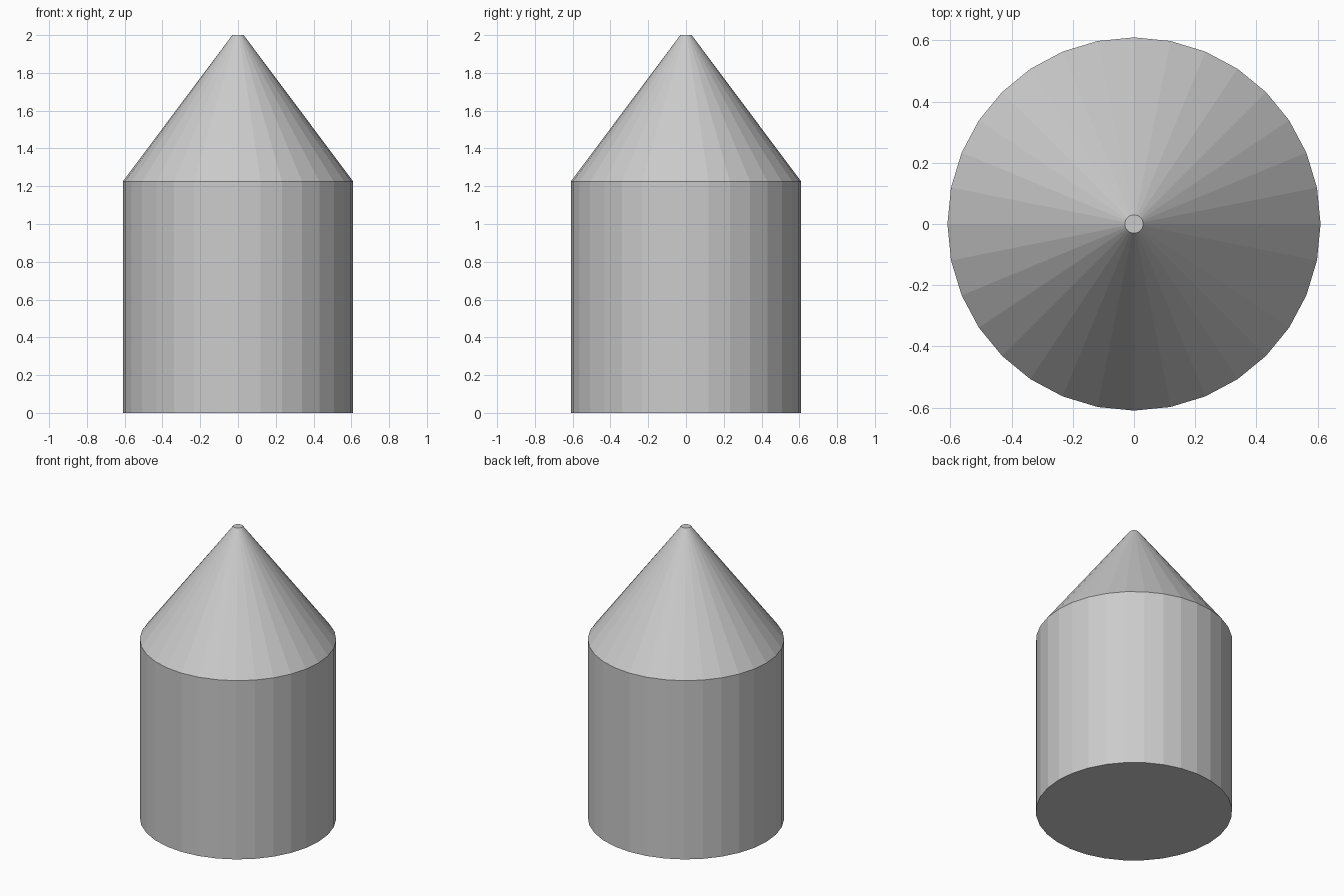
import bpy

if "Cube" in bpy.data.objects:
    bpy.data.objects.remove(bpy.data.objects["Cube"])

SIDES = 32
RADIUS = 0.61
SHOULDER = 1.225   # height where the cone starts
TOP = 2.0


def frustum(name, r_bottom, r_top, z0, z1):
    """Flat-shaded round section between two heights."""
    bpy.ops.mesh.primitive_cone_add(vertices=SIDES, radius1=r_bottom, radius2=r_top,
                                    depth=z1 - z0, location=(0, 0, (z0 + z1) / 2))
    obj = bpy.context.object
    obj.name = name
    return obj


# straight cylindrical body
frustum("body", RADIUS, RADIUS, 0.0, SHOULDER)

# conical tip with a small flat end
frustum("cone_tip", RADIUS, 0.03, SHOULDER, TOP)
